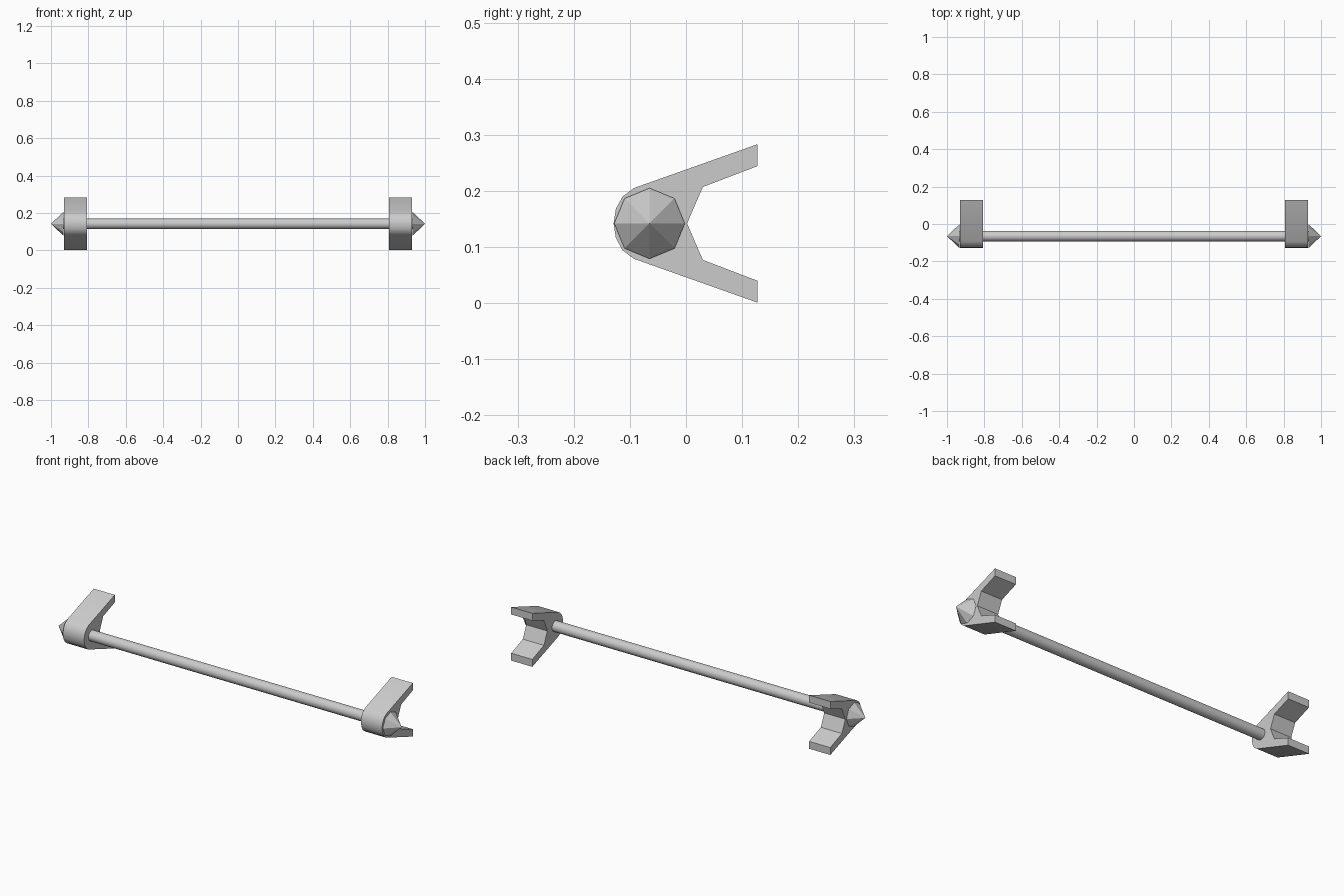
import bpy, bmesh, math

if "Cube" in bpy.data.objects:
    bpy.data.objects.remove(bpy.data.objects["Cube"])

AXIS_Y, AXIS_Z = -0.065, 0.142


def smooth(ob, degrees):
    bpy.ops.object.select_all(action='DESELECT')
    ob.select_set(True)
    bpy.context.view_layer.objects.active = ob
    bpy.ops.object.shade_smooth_by_angle(angle=math.radians(degrees))


# Long rod running through both brackets
bpy.ops.mesh.primitive_cylinder_add(vertices=16, radius=0.028, depth=1.87,
                                    location=(0, AXIS_Y, AXIS_Z),
                                    rotation=(0, math.pi / 2, 0))
rod = bpy.context.object
rod.name = "rod"
smooth(rod, 35)

# Forked bracket profile: upper half (y, height above axis), mirrored below
upper = [(-0.125, 0.026), (-0.113, 0.048), (-0.093, 0.063),
         (0.127, 0.141), (0.127, 0.102), (0.03, 0.065)]
profile = ([(-0.129, 0)] + upper + [(0.002, 0)]
           + [(y, -h) for y, h in reversed(upper)])


def fork_bracket(name, x0, x1):
    bm = bmesh.new()
    face = bm.faces.new([bm.verts.new((x0, y, AXIS_Z + h)) for y, h in profile])
    ext = bmesh.ops.extrude_face_region(bm, geom=[face])
    moved = [v for v in ext["geom"] if isinstance(v, bmesh.types.BMVert)]
    bmesh.ops.translate(bm, verts=moved, vec=(x1 - x0, 0, 0))
    bmesh.ops.recalc_face_normals(bm, faces=bm.faces)
    mesh = bpy.data.meshes.new(name)
    bm.to_mesh(mesh)
    bm.free()
    ob = bpy.data.objects.new(name, mesh)
    bpy.context.collection.objects.link(ob)
    smooth(ob, 35)


for side, label in ((-1, "left"), (1, "right")):
    fork_bracket(label + "_bracket", side * 0.807, side * 0.93)
    # Eight-sided pointed end cap
    bpy.ops.mesh.primitive_cone_add(vertices=8, radius1=0.063, radius2=0,
                                    depth=0.066,
                                    location=(side * 0.967, AXIS_Y, AXIS_Z),
                                    rotation=(0, side * math.pi / 2, 0))
    bpy.context.object.name = label + "_end_cap"
